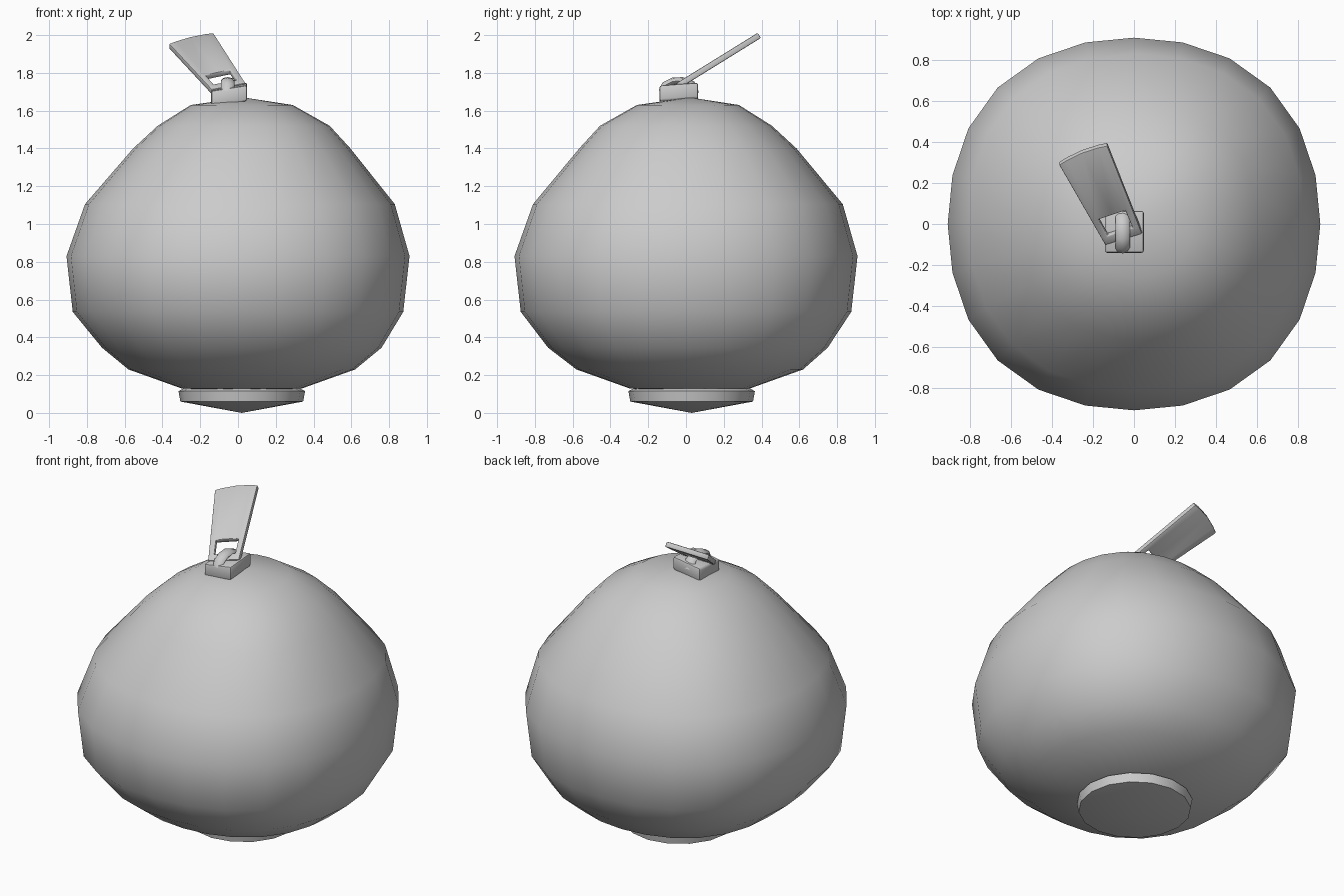
import bpy, bmesh, math
from mathutils import Vector

if "Cube" in bpy.data.objects:
    bpy.data.objects.remove(bpy.data.objects["Cube"])


def finish(name, bm, angle=None):
    bmesh.ops.recalc_face_normals(bm, faces=bm.faces)
    me = bpy.data.meshes.new(name)
    bm.to_mesh(me)
    bm.free()
    ob = bpy.data.objects.new(name, me)
    bpy.context.collection.objects.link(ob)
    for p in me.polygons:
        p.use_smooth = True
    if angle:
        bpy.ops.object.select_all(action='DESELECT')
        bpy.context.view_layer.objects.active = ob
        ob.select_set(True)
        bpy.ops.object.shade_smooth_by_angle(angle=math.radians(angle))
    return ob


def lathe(name, profile, sides, square, angle=None):
    """profile rows: radius, z, centre x, centre y; first and last rows are poles"""
    bm = bmesh.new()
    rings = []
    for r, z, cx, cy in profile:
        if r == 0:
            rings.append([bm.verts.new((cx, cy, z))] * sides)
            continue
        ring = []
        for i in range(sides):
            a = 2 * math.pi * i / sides
            k = r * (1 + square * math.sin(2 * a) ** 2)
            ring.append(bm.verts.new((cx + k * math.cos(a), cy + k * math.sin(a), z)))
        rings.append(ring)
    for a, b in zip(rings, rings[1:]):
        for i in range(sides):
            j = (i + 1) % sides
            bm.faces.new(list(dict.fromkeys((a[i], a[j], b[j], b[i]))))
    return finish(name, bm, angle)


# Round, slightly squared body
lathe("body", [
    (0, 0.10, 0.02, 0.02), (0.32, 0.13, 0.02, 0.02), (0.60, 0.23, 0.02, 0.02),
    (0.74, 0.345, 0.02, 0.01), (0.875, 0.535, 0, 0), (0.908, 0.83, 0, 0),
    (0.82, 1.105, 0.01, 0.01), (0.575, 1.40, 0.02, 0.01), (0.455, 1.52, 0.03, 0),
    (0.27, 1.63, 0.02, 0.01), (0, 1.67, 0.03, 0.02)], 24, 0.035)

# Shallow foot under the body
lathe("foot", [
    (0, 0, 0.02, 0.03), (0.325, 0.06, 0.02, 0.03), (0.335, 0.115, 0.02, 0.03),
    (0.27, 0.15, 0.02, 0.03), (0, 0.16, 0.02, 0.03)], 16, 0, 50)

# Tilted slider block on top, with a narrowed back
bm = bmesh.new()
bmesh.ops.create_cube(bm, size=1)
for v in bm.verts:
    x, y, z = v.co
    v.co = (-0.047 + 0.19 * x, -0.038 + 0.205 * y, 1.685 + 0.085 * z + 0.03 * x + 0.015 * y)
bmesh.ops.bevel(bm, geom=bm.edges[:], offset=0.012, segments=2, affect='EDGES', profile=0.5)
finish("slider", bm, 40)

# Arched loop that holds the pull
path = [(-0.125, 1.70), (-0.11, 1.735), (-0.07, 1.755), (-0.02, 1.758), (0.03, 1.74), (0.05, 1.69)]
bm = bmesh.new()
rings = []
for i, (y, z) in enumerate(path):
    p, q = path[max(i - 1, 0)], path[min(i + 1, len(path) - 1)]
    n = Vector((0, p[1] - q[1], q[0] - p[0])).normalized()
    c = Vector((-0.055, y, z))
    rings.append([bm.verts.new(c + Vector((0.036, 0, 0)) * math.cos(k * math.pi / 4)
                               + n * 0.02 * math.sin(k * math.pi / 4)) for k in range(8)])
for a, b in zip(rings, rings[1:]):
    for k in range(8):
        bm.faces.new((a[k], a[(k + 1) % 8], b[(k + 1) % 8], b[k]))
bm.faces.new(rings[0])
bm.faces.new(rings[-1])
finish("loop", bm, 50)

# Leaning pull tab: tapered plate with a window near the slider
near_l, near_r = Vector((-0.14, -0.03)), Vector((0.04, 0.035))
far_l, far_r = Vector((-0.365, 0.43)), Vector((-0.13, 0.54))
along = Vector((0, 0.85, 0.526))
normal = Vector((0, -0.526, 0.85))
us, ts = [0, 0.17, 0.5, 0.83, 1], [0, 0.09, 0.29, 1]
bm = bmesh.new()
layers = []
for h in (-0.016, 0.016):
    grid = []
    for t in ts:
        row = []
        for u in us:
            w = t + (0.03 * 4 * u * (1 - u) if t == 1 else 0)
            p = near_l.lerp(near_r, u).lerp(far_l.lerp(far_r, u), w)
            row.append(bm.verts.new(Vector((p.x, -0.07, 1.715)) + along * p.y + normal * h))
        grid.append(row)
    layers.append(grid)
cells = [(i, j) for i in range(3) for j in range(4) if not (i == 1 and j in (1, 2))]
for i, j in cells:
    quad = [(i, j), (i, j + 1), (i + 1, j + 1), (i + 1, j)]
    for g in layers:
        bm.faces.new([g[a][b] for a, b in quad])
    sides = [((i - 1, j), 0), ((i, j + 1), 1), ((i + 1, j), 2), ((i, j - 1), 3)]
    for nb, k in sides:
        if nb not in cells:
            (a, b), (c, d) = quad[k], quad[(k + 1) % 4]
            bm.faces.new((layers[0][a][b], layers[0][c][d], layers[1][c][d], layers[1][a][b]))
bmesh.ops.recalc_face_normals(bm, faces=bm.faces)
rim = [e for e in bm.edges if len(e.link_faces) == 2 and e.calc_face_angle(0) > 1.0]
bmesh.ops.bevel(bm, geom=rim, offset=0.006, segments=2, affect='EDGES', profile=0.5)
finish("pull_tab", bm, 40)
